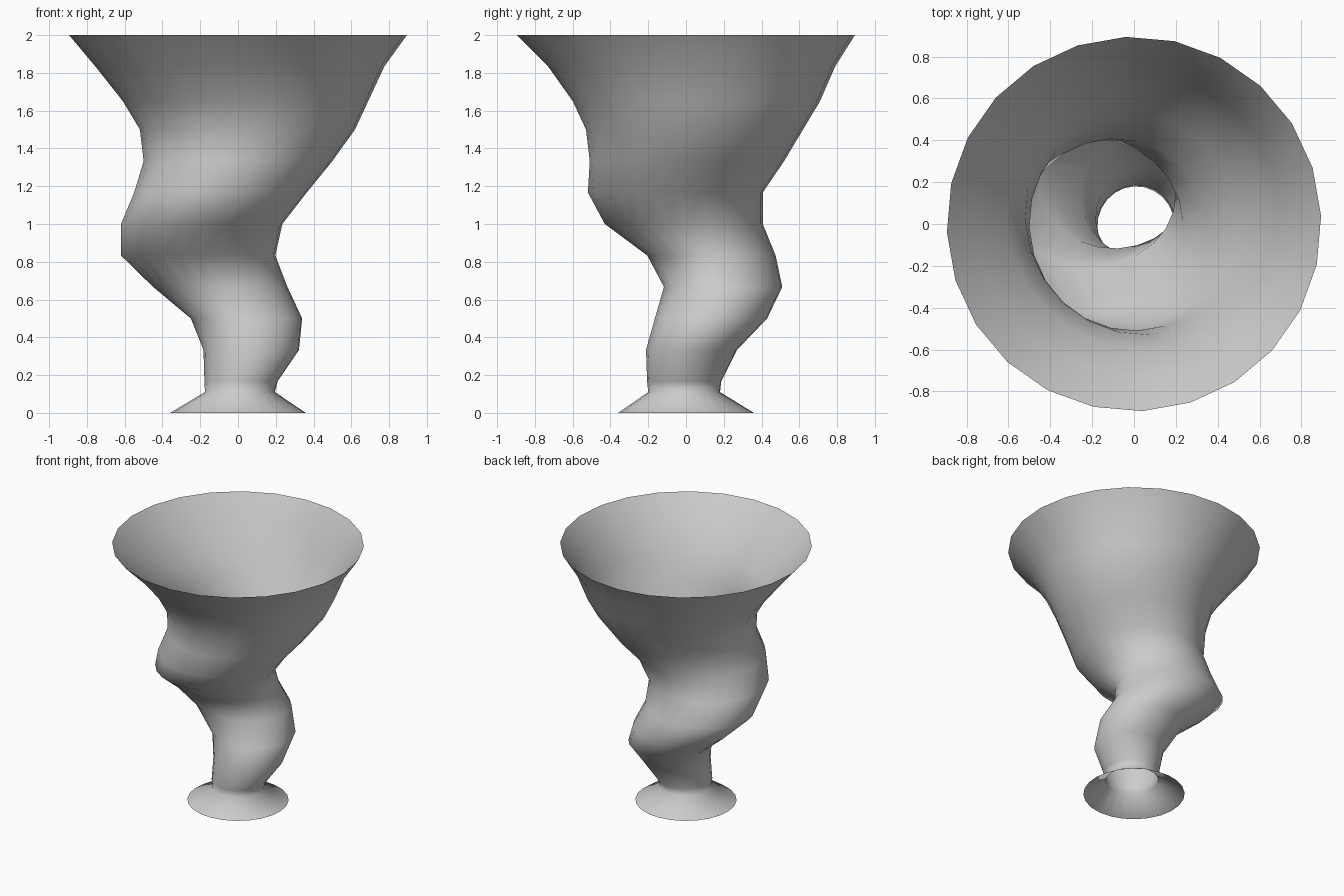
import bpy, bmesh, math

SIDES = 24
# rings of the twisted body: z, min x, max x, min y, max y
rings = [
    (0.00, -0.36, 0.36, -0.36, 0.36),
    (0.11, -0.175, 0.195, -0.20, 0.18),
    (0.167, -0.178, 0.21, -0.206, 0.187),
    (0.333, -0.183, 0.323, -0.212, 0.27),
    (0.50, -0.25, 0.34, -0.165, 0.43),
    (0.667, -0.45, 0.262, -0.117, 0.51),
    (0.833, -0.62, 0.198, -0.205, 0.475),
    (1.00, -0.62, 0.235, -0.43, 0.407),
    (1.167, -0.55, 0.365, -0.52, 0.407),
    (1.333, -0.50, 0.50, -0.51, 0.52),
    (1.50, -0.52, 0.62, -0.53, 0.62),
    (1.65, -0.61, 0.69, -0.60, 0.71),
    (1.833, -0.755, 0.775, -0.73, 0.79),
    (2.00, -0.895, 0.895, -0.895, 0.895),
]

# open twisted goblet, lofted through the rings
bm = bmesh.new()
loops = []
for z, x0, x1, y0, y1 in rings:
    loop = []
    for i in range(SIDES):
        a = math.tau * i / SIDES + math.radians(2.5)
        loop.append(bm.verts.new(((x0 + x1) / 2 + (x1 - x0) / 2 * math.cos(a),
                                  (y0 + y1) / 2 + (y1 - y0) / 2 * math.sin(a), z)))
    loops.append(loop)
for lo, hi in zip(loops, loops[1:]):
    for i in range(SIDES):
        j = (i + 1) % SIDES
        bm.faces.new((lo[i], lo[j], hi[j], hi[i])).smooth = True

mesh = bpy.data.meshes.new("twisted_goblet")
bm.to_mesh(mesh)
bm.free()
bpy.context.collection.objects.link(bpy.data.objects.new("twisted_goblet", mesh))
